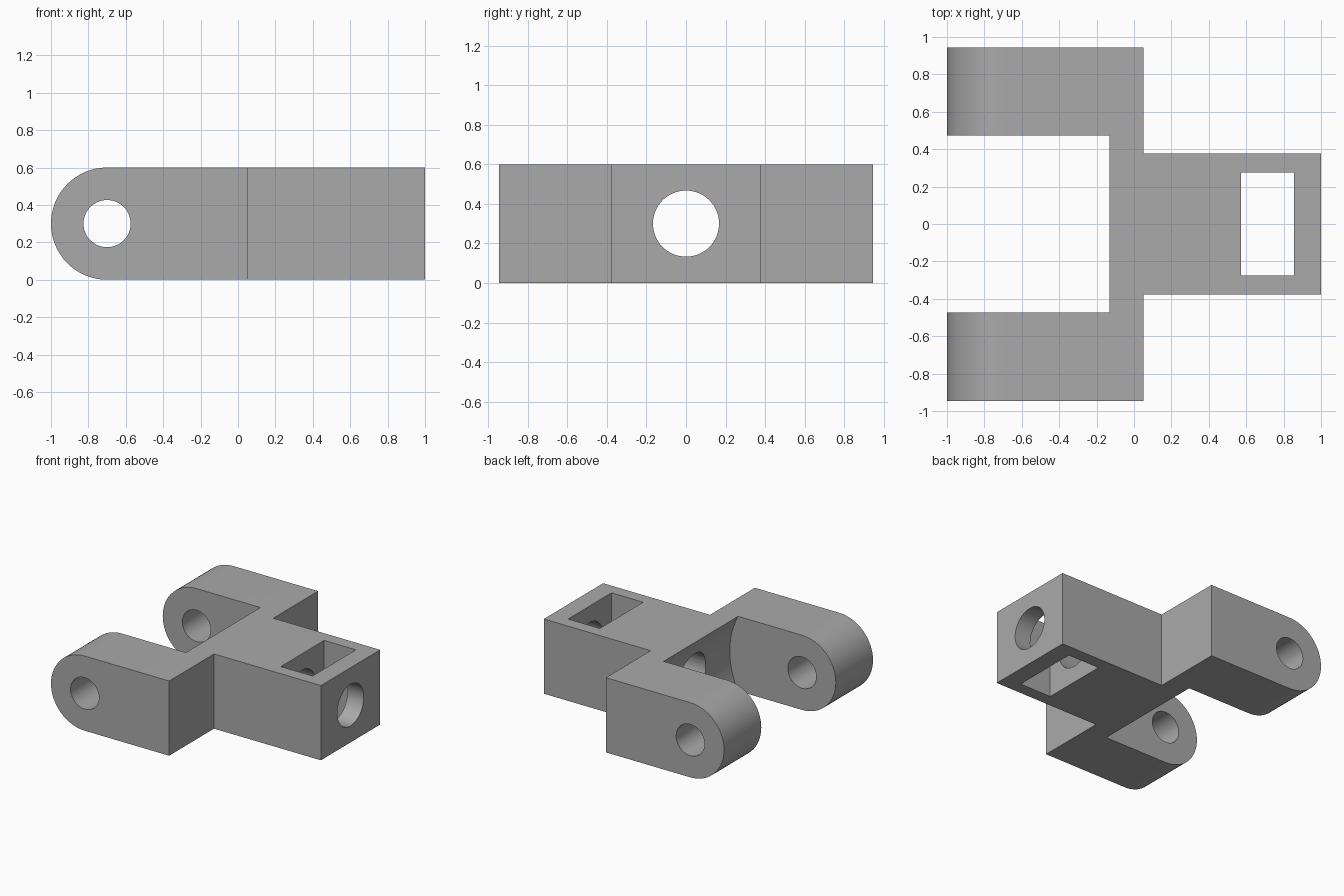
import bpy, bmesh, math
from mathutils import Matrix

if "Cube" in bpy.data.objects:
    bpy.data.objects.remove(bpy.data.objects["Cube"], do_unlink=True)

PIVOT_X, MID_Z = -0.7, 0.3
HALF_WIDTH, SLOT_HALF = 0.945, 0.473
SLOT_EDGE = -0.132

steel = bpy.data.materials.new("plain grey")
steel.use_nodes = True
grey = (0.4, 0.4, 0.4, 1)
steel.diffuse_color = grey
steel.node_tree.nodes["Principled BSDF"].inputs["Base Color"].default_value = grey


def add_object(name, bm):
    bmesh.ops.recalc_face_normals(bm, faces=bm.faces)
    mesh = bpy.data.meshes.new(name)
    bm.to_mesh(mesh)
    bm.free()
    mesh.materials.append(steel)
    obj = bpy.data.objects.new(name, mesh)
    bpy.context.collection.objects.link(obj)
    return obj


def box(name, x, y, z):
    bm = bmesh.new()
    bmesh.ops.create_cube(bm, size=1)
    for v in bm.verts:
        v.co = [(a + b) / 2 + c * (b - a) for c, (a, b) in zip(v.co, (x, y, z))]
    return add_object(name, bm)


def cylinder(name, radius, length, centre, axis, sides=64):
    bm = bmesh.new()
    turn = Matrix.Rotation(math.pi / 2, 4, "X" if axis == "Y" else "Y")
    bmesh.ops.create_cone(bm, cap_ends=True, segments=sides, radius1=radius,
                          radius2=radius, depth=length,
                          matrix=Matrix.Translation(centre) @ turn)
    return add_object(name, bm)


# Block with one rounded end, extruded across the width
bm = bmesh.new()
profile = [(1, 0), (1, 2 * MID_Z)]
for i in range(33):
    a = math.pi / 2 + math.pi * i / 32
    profile.append((PIVOT_X + MID_Z * math.cos(a), MID_Z + MID_Z * math.sin(a)))
face = bm.faces.new([bm.verts.new((x, -HALF_WIDTH, z)) for x, z in profile])
side = bmesh.ops.extrude_face_region(bm, geom=[face])
bmesh.ops.translate(bm, vec=(0, 2 * HALF_WIDTH, 0),
                    verts=[g for g in side["geom"] if isinstance(g, bmesh.types.BMVert)])
clevis = add_object("clevis_body", bm)

# Side notches leave the narrow shank, the round clearance leaves two arms
clearance = math.hypot(SLOT_EDGE - PIVOT_X, MID_Z)
pivot = (PIVOT_X, 0, MID_Z)
cutters = [
    box("left_notch_cutter", (0.05, 1.2), (0.376, 1.2), (-0.2, 0.8)),
    box("right_notch_cutter", (0.05, 1.2), (-1.2, -0.376), (-0.2, 0.8)),
    cylinder("arm_clearance_cutter", clearance, 2 * SLOT_HALF, pivot, "Y", 128),
    cylinder("pivot_hole_cutter", 0.126, 3, pivot, "Y"),
    box("nut_window_cutter", (0.573, 0.855), (-0.275, 0.275), (-0.2, 0.8)),
    cylinder("shank_bore_cutter", 0.167, 1.8, (0.5, 0, MID_Z), "X"),
]
for cutter in cutters:
    cutter.hide_render = True
    cutter.hide_set(True)
    mod = clevis.modifiers.new(cutter.name, "BOOLEAN")
    mod.operation, mod.solver, mod.object = "DIFFERENCE", "EXACT", cutter

# Bake the cuts and smooth the curved walls
bpy.ops.object.select_all(action="DESELECT")
bpy.context.view_layer.objects.active = clevis
clevis.select_set(True)
for mod in list(clevis.modifiers):
    bpy.ops.object.modifier_apply(modifier=mod.name)
for cutter in cutters:
    bpy.data.objects.remove(cutter, do_unlink=True)
bpy.ops.object.shade_smooth_by_angle(angle=math.radians(30))
